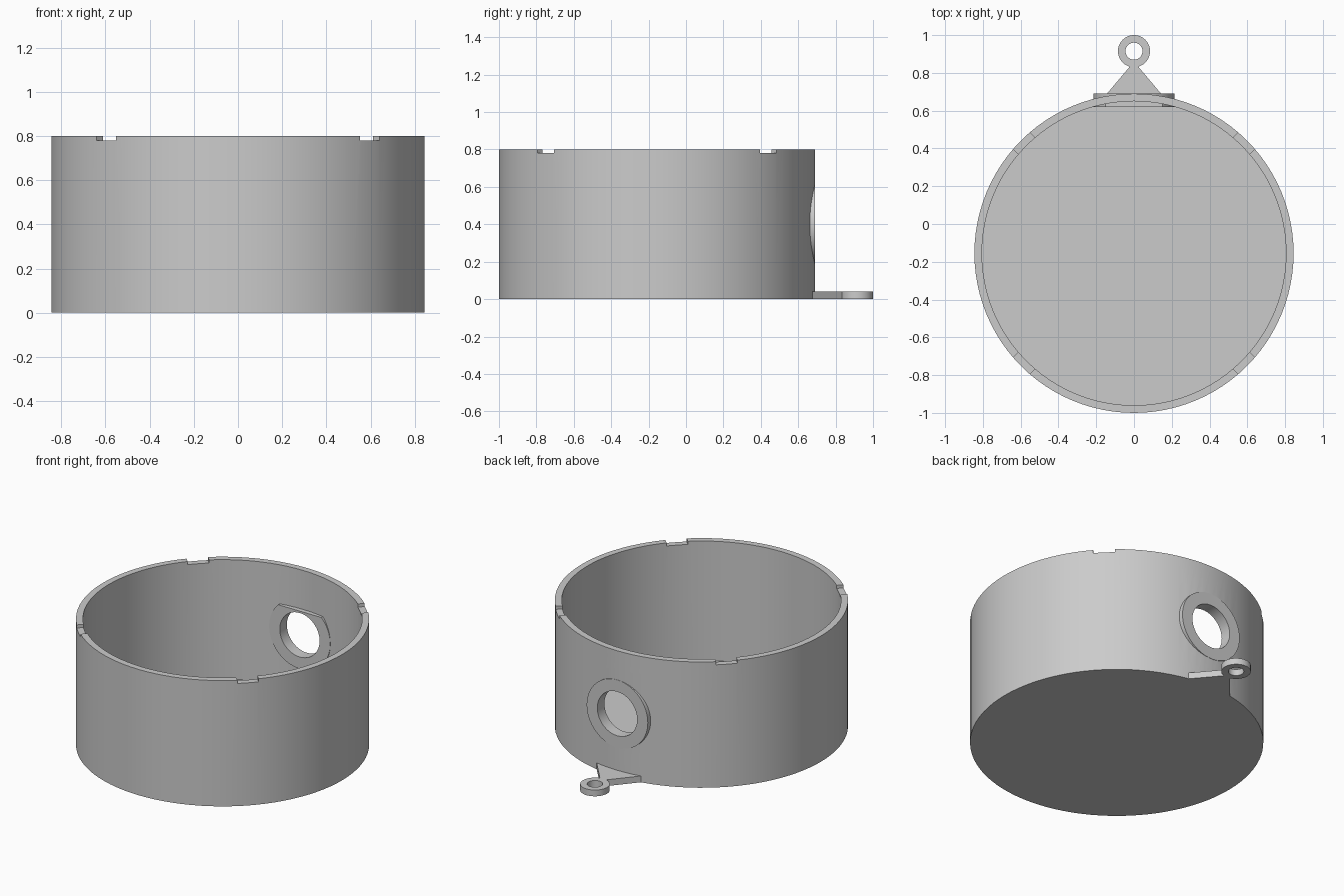
import bpy, bmesh, math
from mathutils import Matrix, Vector

cube = bpy.data.objects.get("Cube")
if cube:
    bpy.data.objects.remove(cube, do_unlink=True)

CY = -0.155            # centre of the cup in y
R_OUT, R_IN = 0.845, 0.805
HEIGHT, FLOOR = 0.8, 0.04
PORT_Z = 0.4
LUG_Y = 0.915

grey = bpy.data.materials.new("plain grey")
grey.use_nodes = True
colour = (0.6, 0.6, 0.6, 1)
grey.diffuse_color = colour
grey.node_tree.nodes["Principled BSDF"].inputs["Base Color"].default_value = colour


def finish(name, bm):
    bmesh.ops.recalc_face_normals(bm, faces=bm.faces)
    mesh = bpy.data.meshes.new(name)
    bm.to_mesh(mesh)
    bm.free()
    mesh.materials.append(grey)
    ob = bpy.data.objects.new(name, mesh)
    bpy.context.collection.objects.link(ob)
    return ob


def cylinder(name, r, start, end, sides):
    """Cylinder running from one point to another."""
    a, b = Vector(start), Vector(end)
    axis = b - a
    turn = Vector((0, 0, 1)).rotation_difference(axis).to_matrix().to_4x4()
    bm = bmesh.new()
    bmesh.ops.create_cone(bm, cap_ends=True, segments=sides, radius1=r, radius2=r,
                          depth=axis.length,
                          matrix=Matrix.Translation((a + b) / 2) @ turn)
    return finish(name, bm)


def box(name, size, place, angle=0.0):
    bm = bmesh.new()
    bmesh.ops.create_cube(bm, size=1, matrix=Matrix.Translation(place)
                          @ Matrix.Rotation(angle, 4, 'Z')
                          @ Matrix.Diagonal((*size, 1)))
    return finish(name, bm)


def prism(name, points, z0, z1):
    bm = bmesh.new()
    face = bm.faces.new([bm.verts.new((x, y, z0)) for x, y in points])
    new = bmesh.ops.extrude_face_region(bm, geom=[face])["geom"]
    bmesh.ops.translate(bm, vec=(0, 0, z1 - z0),
                        verts=[v for v in new if isinstance(v, bmesh.types.BMVert)])
    return finish(name, bm)


def combine(target, tool, operation):
    tool.hide_render = True
    mod = target.modifiers.new("combine", 'BOOLEAN')
    mod.operation, mod.solver, mod.object = operation, 'EXACT', tool
    bpy.context.view_layer.objects.active = target
    bpy.ops.object.modifier_apply(modifier=mod.name)
    bpy.data.objects.remove(tool, do_unlink=True)


def smooth(ob):
    bpy.ops.object.select_all(action='DESELECT')
    ob.select_set(True)
    bpy.context.view_layer.objects.active = ob
    bpy.ops.object.shade_smooth_by_angle(angle=math.radians(10))


# Cup with the round port boss on its back
cup = cylinder("cup", R_OUT, (0, CY, 0), (0, CY, HEIGHT), 96)
combine(cup, cylinder("boss", 0.215, (0, 0.55, PORT_Z), (0, 0.691, PORT_Z), 64), 'UNION')

# Cavity, leaving a flat-topped round pad inside behind the port
pad = cylinder("pad", 0.215, (0, 0.62, PORT_Z), (0, 0.9, PORT_Z), 64)
combine(pad, box("pad_trim", (1, 1, 0.2), (0, 0.7, PORT_Z + 0.252)), 'DIFFERENCE')
cavity = cylinder("cavity", R_IN, (0, CY, FLOOR), (0, CY, HEIGHT + 0.2), 96)
combine(cavity, pad, 'DIFFERENCE')
combine(cup, cavity, 'DIFFERENCE')

# Port hole
combine(cup, cylinder("port", 0.14, (0, 0.4, PORT_Z), (0, 0.9, PORT_Z), 64), 'DIFFERENCE')

# Four shallow notches in the rim
for i in range(4):
    a = math.radians(45 + 90 * i)
    place = (R_OUT * math.cos(a), CY + R_OUT * math.sin(a), HEIGHT + 0.03)
    combine(cup, box("notch", (0.2, 0.125, 0.1), place, a), 'DIFFERENCE')
smooth(cup)

# Hanging lug: gusset and eyelet at the foot of the back
lug = prism("hanging_lug", [(-0.16, 0.67), (0.16, 0.67), (0, 0.86)], 0, 0.04)
combine(lug, cylinder("eyelet", 0.085, (0, LUG_Y, 0), (0, LUG_Y, 0.04), 48), 'UNION')
combine(lug, cylinder("eyelet_hole", 0.045, (0, LUG_Y, -0.1), (0, LUG_Y, 0.1), 48), 'DIFFERENCE')
smooth(lug)
